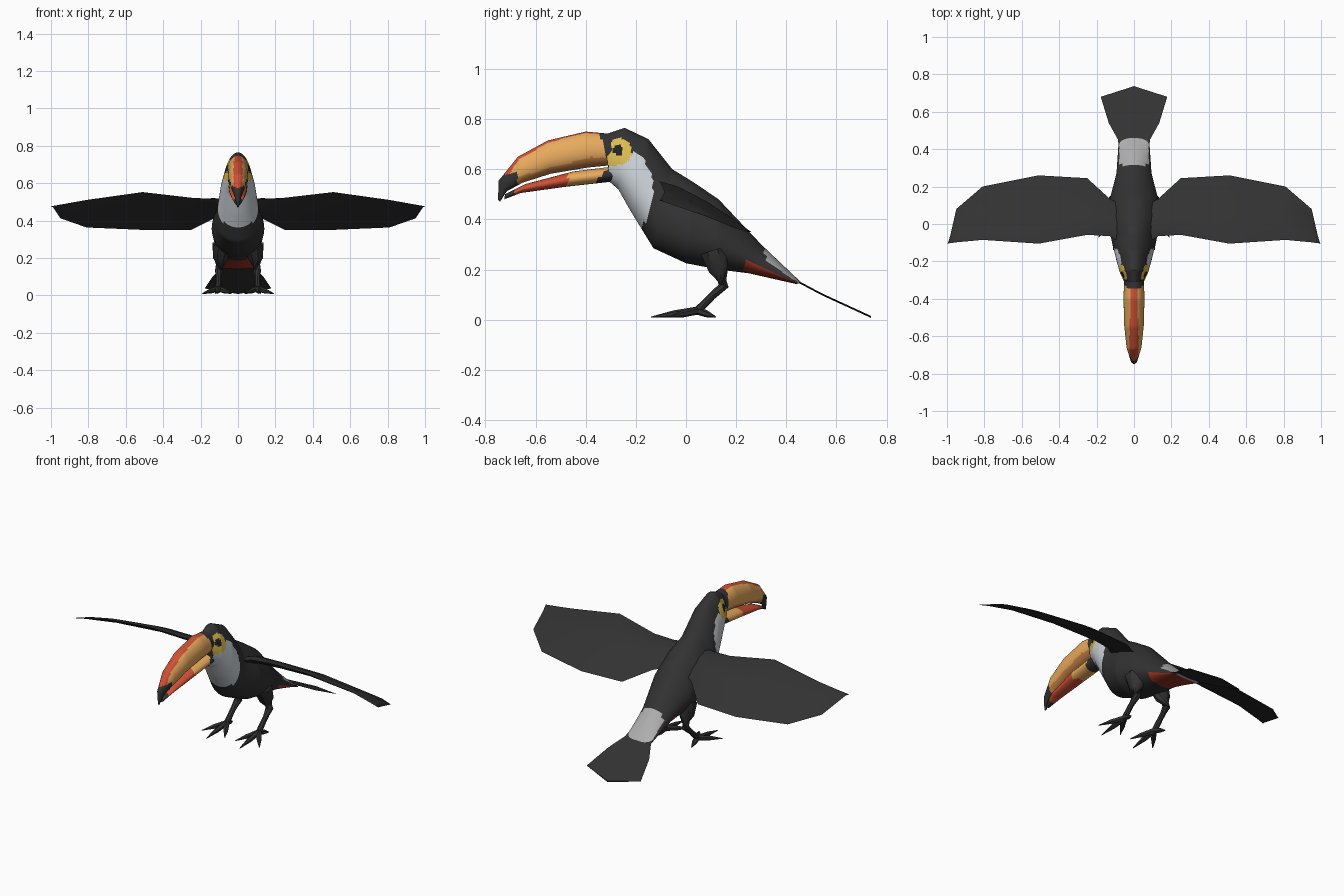
import bpy, bmesh, math
from mathutils import Vector

if "Cube" in bpy.data.objects:
    bpy.data.objects.remove(bpy.data.objects["Cube"])

COLOURS = {
    "black": (0.032, 0.032, 0.032), "white": (0.60, 0.64, 0.68),
    "rump_grey": (0.42, 0.42, 0.42), "orange": (0.80, 0.40, 0.11),
    "deep_orange": (0.56, 0.22, 0.06), "red": (0.62, 0.08, 0.035),
    "dark_red": (0.36, 0.04, 0.02), "yellow": (0.72, 0.50, 0.08),
    "eye_dark": (0.015, 0.015, 0.02),
}
NAMES = list(COLOURS)
MATS = []
for n, c in COLOURS.items():
    m = bpy.data.materials.new(n)
    m.diffuse_color = (*c, 1)
    m.use_nodes = True
    m.node_tree.nodes["Principled BSDF"].inputs["Base Color"].default_value = m.diffuse_color
    MATS.append(m)


def skin(name, strips, rule=None, mirror=False, angle=40):
    """Join rings of points into closed tubes; rule gives a colour name per face centre."""
    bm = bmesh.new()
    for rings in strips:
        vs = [[bm.verts.new(p) for p in r] for r in rings]
        n = len(vs[0])
        for a, b in zip(vs, vs[1:]):
            for i in range(n):
                j = (i + 1) % n
                bm.faces.new((a[i], a[j], b[j], b[i]))
        bm.faces.new(vs[0])
        bm.faces.new(vs[-1])
    bmesh.ops.recalc_face_normals(bm, faces=bm.faces)
    me = bpy.data.meshes.new(name)
    for m in MATS:
        me.materials.append(m)
    for f in bm.faces:
        f.material_index = NAMES.index(rule(f.calc_center_median())) if rule else 0
    bm.to_mesh(me)
    bm.free()
    ob = bpy.data.objects.new(name, me)
    bpy.context.collection.objects.link(ob)
    bpy.ops.object.select_all(action='DESELECT')
    ob.select_set(True)
    bpy.context.view_layer.objects.active = ob
    bpy.ops.object.shade_smooth_by_angle(angle=math.radians(angle))
    if mirror:
        ob.modifiers.new("mirror", 'MIRROR').use_mirror_merge = False
    return ob


def loft(stations, egg, steps=10, sides=64):
    """Egg-shaped rings between stations (top y, top z, bottom y, bottom z, half width)."""
    dense = []
    for a, b in zip(stations, stations[1:]):
        for k in range(steps):
            dense.append([p + (q - p) * k / steps for p, q in zip(a, b)])
    dense.append(stations[-1])
    rings = []
    for ty, tz, by, bz, w in dense:
        ring = []
        for i in range(sides):
            t = 2 * math.pi * i / sides
            h, f = math.cos(t), (1 + math.cos(t)) / 2
            ring.append((w * math.sin(t) * (1 - egg * h), by + (ty - by) * f, bz + (tz - bz) * f))
        rings.append(ring)
    return rings


def tube(path, sides=6):
    """Rings across a path of (x, y, z, radius)."""
    pts = [Vector(p[:3]) for p in path]
    rings = []
    for i, p in enumerate(pts):
        d = pts[min(i + 1, len(pts) - 1)] - pts[max(i - 1, 0)]
        q = d.to_track_quat('Z', 'X')
        rings.append([p + q @ Vector((math.cos(2 * math.pi * k / sides), math.sin(2 * math.pi * k / sides), 0)) * path[i][3]
                      for k in range(sides)])
    return rings


# Body and head: bib, eye patch, rump and undertail are coloured by position
def body_rule(c):
    x, y, z = c
    if abs(x) > 0.02:
        d = math.hypot(y + 0.27, z - 0.675)
        if d < 0.02:
            return "eye_dark"
        if math.hypot((y + 0.263) / 0.047, (z - 0.672) / 0.052) < 1:
            return "yellow"
        if y < -0.275 and 0.615 < z < 0.66:
            return "yellow"
    if ((y + 0.23) / 0.1) ** 2 + ((z - 0.51) / 0.16) ** 2 < 1:
        return "white"
    if y > 0.315 and z > 0.235 - (y - 0.32) * 0.7:
        return "rump_grey"
    if y > 0.235 and z < 0.225 - (y - 0.27) * 0.45:
        return "dark_red"
    return "black"


skin("body", [loft([
    (-0.325, 0.738, -0.305, 0.550, 0.050),
    (-0.245, 0.765, -0.270, 0.520, 0.074),
    (-0.150, 0.720, -0.225, 0.440, 0.092),
    (-0.055, 0.600, -0.130, 0.285, 0.115),
    (0.030, 0.548, 0.000, 0.225, 0.138),
    (0.130, 0.480, 0.130, 0.200, 0.128),
    (0.300, 0.300, 0.250, 0.185, 0.092),
    (0.460, 0.148, 0.440, 0.142, 0.080)], 0.2)], body_rule)


# Upper bill: red ridge, orange sides, dark tip and base band
def upper_rule(c):
    x, y, z = c
    if y > -0.305 - 0.32 * (z - 0.62):
        return "black"
    if y < -0.672 and z < 0.592 + (y + 0.672) * 0.3:
        return "black"
    mid = 0.735 - max(0, -0.42 - y) ** 2 * 1.5
    ridge = 0.018 if y > -0.5 else 0.024
    if abs(x) < ridge and z > mid - 0.05:
        return "red"
    if z < 0.648 - max(0, -0.38 - y) * 0.27:
        return "deep_orange"
    return "orange"


skin("upper_bill", [loft([
    (-0.310, 0.742, -0.280, 0.618, 0.052),
    (-0.400, 0.750, -0.390, 0.607, 0.056),
    (-0.550, 0.715, -0.540, 0.582, 0.052),
    (-0.670, 0.650, -0.650, 0.547, 0.040),
    (-0.747, 0.555, -0.715, 0.512, 0.018),
    (-0.750, 0.478, -0.742, 0.470, 0.004)], 0.1, 10, 48)], upper_rule)


# Lower bill: orange behind, red in front
def lower_rule(c):
    x, y, z = c
    if y > -0.305 - (0.61 - z) * 0.9 or y < -0.685:
        return "black"
    if y < -0.47 or z < 0.535 - (y + 0.47) * 0.05:
        return "red"
    return "orange"


skin("lower_bill", [loft([
    (-0.280, 0.612, -0.300, 0.550, 0.050),
    (-0.450, 0.591, -0.480, 0.530, 0.048),
    (-0.640, 0.541, -0.660, 0.505, 0.034),
    (-0.722, 0.500, -0.725, 0.480, 0.014)], 0.0, 12, 32)], lower_rule)

# Wings: x, leading y z, trailing y z, thickness
wing = []
for x, ly, lz, ty, tz, th in [
        (0.06, -0.11, 0.500, 0.10, 0.430, 0.035),
        (0.13, -0.065, 0.515, 0.135, 0.410, 0.035),
        (0.25, -0.058, 0.522, 0.245, 0.350, 0.032),
        (0.51, -0.105, 0.552, 0.260, 0.350, 0.026),
        (0.81, -0.085, 0.510, 0.200, 0.363, 0.018),
        (0.95, -0.098, 0.485, 0.080, 0.412, 0.010),
        (1.00, -0.105, 0.476, -0.095, 0.472, 0.002)]:
    def at(f, up):
        return (x - 0.012 * f * (x > 0.98), ly + (ty - ly) * f, lz + (tz - lz) * f + up * th)
    wing.append([at(0, 0), at(0.2, 0.75), at(0.5, 0.9), at(0.8, 0.45), at(1, 0),
                 at(0.7, -0.1), at(0.35, -0.35), at(0.1, -0.3)])
skin("wing", [wing], mirror=True, angle=50)

# Tail: thin fan with a pointed middle; y, z, half width, extra length in the middle
tail = []
for y, z, w, tip in [(0.40, 0.172, 0.082, 0), (0.45, 0.150, 0.085, 0),
                     (0.54, 0.102, 0.135, 0), (0.68, 0.037, 0.178, 0.057)]:
    t = 0.004
    mz = z - tip * 0.45
    tail.append([(-w, y, z), (0, y + tip, mz + t), (w, y, z), (0, y + tip, mz - t)])
skin("tail", [tail])

# Legs
skin("leg", [tube([
    (0.085, 0.110, 0.270, 0.055), (0.095, 0.130, 0.200, 0.042), (0.102, 0.150, 0.135, 0.022),
    (0.105, 0.105, 0.095, 0.015), (0.105, 0.060, 0.050, 0.016), (0.105, 0.040, 0.030, 0.016)], 8)],
    mirror=True)

# Feet: three spread front toes and one back toe
toes = []
for tx, ty in [(0.110, -0.140), (0.190, -0.070), (0.035, -0.075), (0.120, 0.120)]:
    ax, ay = 0.105, 0.045
    toes.append(tube([(ax, ay, 0.036, 0.016),
                      (ax + (tx - ax) * 0.5, ay + (ty - ay) * 0.5, 0.023, 0.014),
                      (tx, ty, 0.010, 0.002)], 6))
skin("foot", toes, mirror=True)
